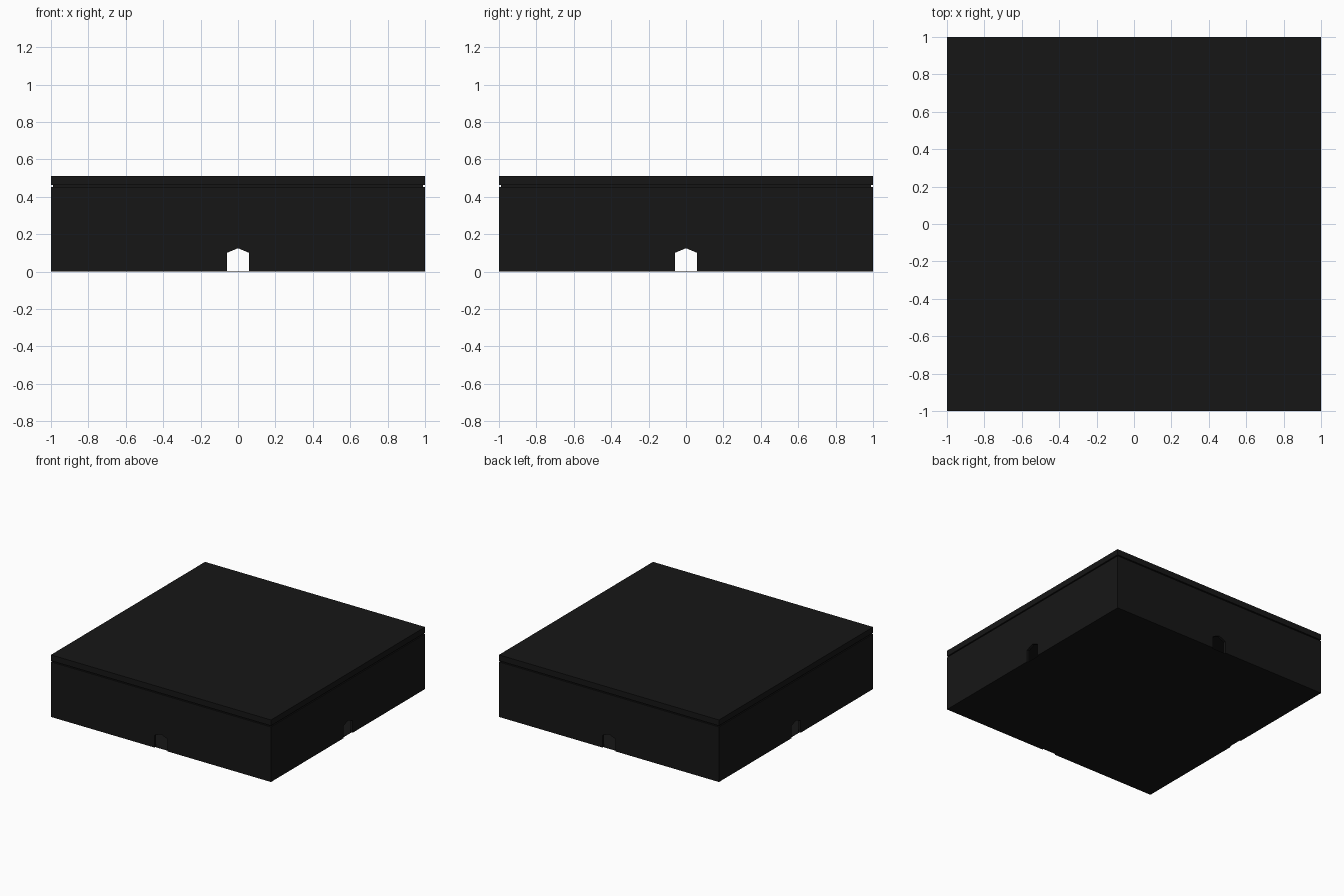
import bpy, bmesh
from mathutils import Matrix
from math import pi

if "Cube" in bpy.data.objects:
    bpy.data.objects.remove(bpy.data.objects["Cube"])

T = 0.02          # wall thickness
WALL_TOP = 0.452
LID_BOTTOM = 0.462
TOP = 0.51

black = bpy.data.materials.new("black")
black.diffuse_color = (0.008, 0.008, 0.008, 1)
black.use_nodes = True
black.node_tree.nodes["Principled BSDF"].inputs["Base Color"].default_value = black.diffuse_color


def add_object(name, bm):
    bmesh.ops.recalc_face_normals(bm, faces=bm.faces)
    mesh = bpy.data.meshes.new(name)
    bm.to_mesh(mesh)
    bm.free()
    mesh.materials.append(black)
    obj = bpy.data.objects.new(name, mesh)
    bpy.context.collection.objects.link(obj)
    return obj


def slab(name, half, z0, z1):
    bm = bmesh.new()
    bmesh.ops.create_cube(bm, size=1)
    bmesh.ops.scale(bm, verts=bm.verts, vec=(2 * half, 2 * half, z1 - z0))
    bmesh.ops.translate(bm, verts=bm.verts, vec=(0, 0, (z0 + z1) / 2))
    return add_object(name, bm)


# Wall outline with a pointed doorway; ends are mitred at the corners
outline = [(-1, 0), (-0.06, 0), (-0.06, 0.1), (0, 0.125), (0.06, 0.1),
           (0.06, 0), (1, 0), (1, WALL_TOP), (-1, WALL_TOP)]


def wall(name, angle):
    bm = bmesh.new()
    outer = [bm.verts.new((x, -1, z)) for x, z in outline]
    inner = [bm.verts.new((x * (1 - T) if abs(x) == 1 else x, -1 + T, z))
             for x, z in outline]
    bm.faces.new(outer)
    bm.faces.new(inner[::-1])
    n = len(outline)
    for i in range(n):
        j = (i + 1) % n
        if abs(outline[i][0]) == 1 and outline[i][0] == outline[j][0]:
            continue  # hidden mitre joint
        bm.faces.new((outer[i], outer[j], inner[j], inner[i]))
    bmesh.ops.rotate(bm, verts=bm.verts, matrix=Matrix.Rotation(angle, 3, 'Z'))
    return add_object(name, bm)


# Four identical walls with doorways
for i, side in enumerate(("front", "right", "back", "left")):
    wall(side + "_wall", i * pi / 2)

# Thin floor, shadow seam and lid
slab("floor", 1 - T / 2, 0, 0.003)
slab("lid_seam", 0.99, WALL_TOP, LID_BOTTOM)
slab("lid", 1, LID_BOTTOM, TOP)
